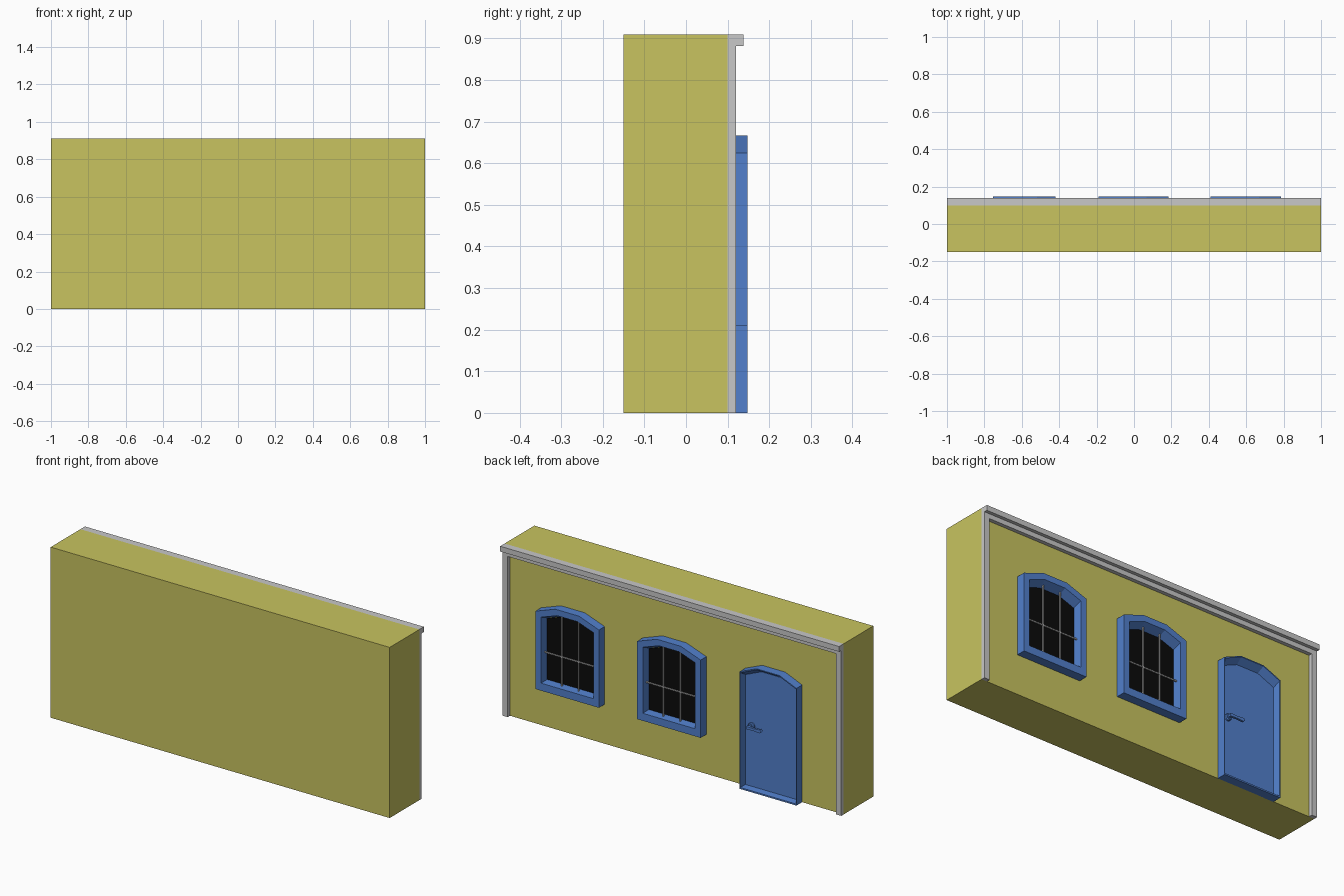
import bpy, bmesh, math

if "Cube" in bpy.data.objects:
    bpy.data.objects.remove(bpy.data.objects["Cube"])


def material(name, rgb):
    m = bpy.data.materials.new(name)
    m.diffuse_color = (*rgb, 1)
    m.use_nodes = True
    m.node_tree.nodes["Principled BSDF"].inputs["Base Color"].default_value = m.diffuse_color
    return m


YELLOW = material("yellow_plaster", (0.58, 0.55, 0.115))
GREY = material("light_grey_trim", (0.58, 0.58, 0.58))
BLUE = material("blue_paint", (0.084, 0.216, 0.604))
BLACK = material("black_glass", (0.003, 0.003, 0.003))


def finish(name, bm, mat):
    bmesh.ops.recalc_face_normals(bm, faces=bm.faces)
    me = bpy.data.meshes.new(name)
    bm.to_mesh(me)
    bm.free()
    me.materials.append(mat)
    ob = bpy.data.objects.new(name, me)
    bpy.context.collection.objects.link(ob)
    return ob


def box(name, x, y, z, mat):
    bm = bmesh.new()
    bmesh.ops.create_cube(bm, size=1)
    for v in bm.verts:
        v.co = [(a + b) / 2 + c * (b - a) for (a, b), c in zip((x, y, z), v.co)]
    return finish(name, bm, mat)


def arch(cx, half, z0, spring, top, flat):
    # three-segment arch over a rectangle
    return [(cx - half, z0), (cx + half, z0), (cx + half, spring),
            (cx + flat, top), (cx - flat, top), (cx - half, spring)]


def loft(name, rings, mat, cap=False):
    # rings: (outline, y) pairs joined in order, capped or closed into a loop
    bm = bmesh.new()
    loops = [[bm.verts.new((x, y, z)) for x, z in o] for o, y in rings]
    pairs = list(zip(loops, loops[1:]))
    if cap:
        bm.faces.new(loops[0])
        bm.faces.new(loops[-1])
    else:
        pairs.append((loops[-1], loops[0]))
    for a, b in pairs:
        for i in range(len(a)):
            j = (i + 1) % len(a)
            bm.faces.new((a[i], a[j], b[j], b[i]))
    return finish(name, bm, mat)


# wall block
box("wall", (-1, 1), (-0.15, 0.10), (0, 0.91), YELLOW)

# trim: corner strips, frieze and cornice
for side, x in (("left", (-1, -0.968)), ("right", (0.968, 1))):
    box("corner_strip_" + side, x, (0.10, 0.12), (0, 0.857), GREY)
box("frieze", (-1, 1), (0.10, 0.12), (0.857, 0.882), GREY)
box("cornice", (-1, 1), (0.10, 0.138), (0.882, 0.91), GREY)

FRONT = 0.148


# windows: splayed frame, glass plate, glazing bars
def window(tag, cx):
    outer = arch(cx, 0.1875, 0.21, 0.625, 0.667, 0.07)
    inner = arch(cx, 0.154, 0.25, 0.602, 0.635, 0.06)
    back = arch(cx, 0.148, 0.255, 0.58, 0.612, 0.058)
    loft("window_frame_" + tag, [(outer, 0.098), (outer, FRONT), (inner, FRONT), (back, 0.098)], BLUE)
    loft("glass_" + tag, [(back, 0.099), (back, 0.105)], BLACK, cap=True)
    for i, s in enumerate((-1, 1)):
        x = cx + s * 0.05
        box(f"upright_bar_{tag}_{i}", (x - 0.003, x + 0.003), (0.118, 0.125), (0.25, 0.62), GREY)
    box("cross_bar_" + tag, (cx - 0.152, cx + 0.152), (0.118, 0.125), (0.405, 0.411), GREY)


window("middle", -0.0025)
window("right", 0.5975)

# door: thin rim around a recessed panel
DX = -0.5875
outer = arch(DX, 0.1675, 0, 0.625, 0.667, 0.068)
inner = arch(DX, 0.164, 0.008, 0.62, 0.662, 0.066)
back = arch(DX, 0.158, 0.012, 0.598, 0.638, 0.063)
loft("door_frame", [(outer, 0.098), (outer, FRONT), (inner, FRONT), (back, 0.11)], BLUE)
loft("door_panel", [(back, 0.099), (back, 0.112)], BLUE, cap=True)


# door handle: round rose, neck and tapered lever
def disc(cx, cz, r, n=12):
    return [(cx + r * math.cos(2 * math.pi * i / n), cz + r * math.sin(2 * math.pi * i / n))
            for i in range(n)]


HX, HZ = -0.468, 0.335
loft("handle_rose", [(disc(HX, HZ, 0.018), 0.11), (disc(HX, HZ, 0.018), 0.12),
                     (disc(HX, HZ, 0.014), 0.124)], BLUE, cap=True)
loft("handle_neck", [(disc(HX, HZ, 0.008), 0.12), (disc(HX, HZ, 0.008), 0.138)], BLUE, cap=True)
lever = [(HX + 0.01, HZ - 0.008), (HX + 0.01, HZ + 0.008), (HX - 0.03, HZ + 0.006),
         (HX - 0.07, HZ + 0.009), (HX - 0.078, HZ), (HX - 0.07, HZ - 0.009), (HX - 0.03, HZ - 0.006)]
loft("handle_lever", [(lever, 0.134), (lever, 0.146)], BLUE, cap=True)
